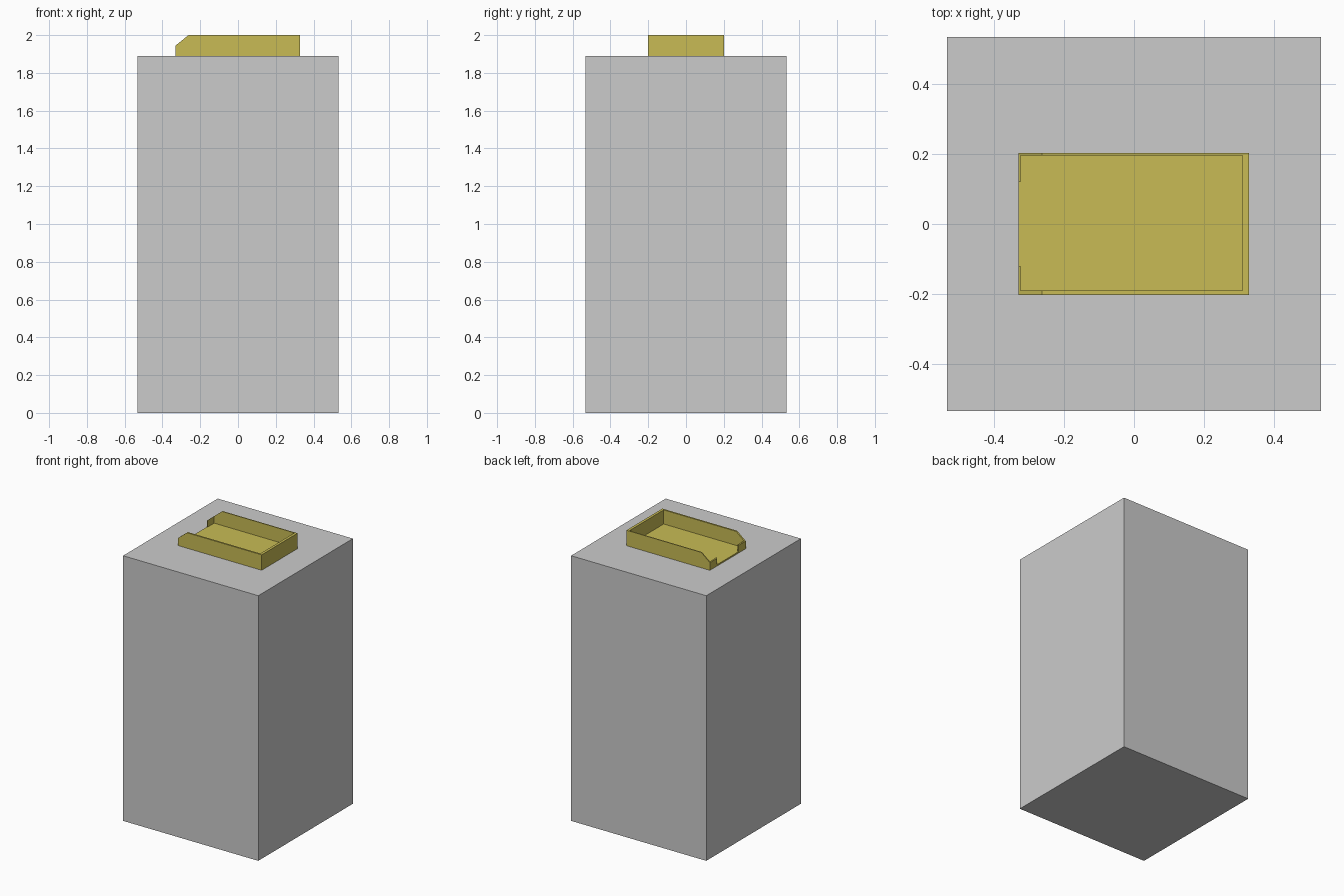
import bpy, bmesh

if "Cube" in bpy.data.objects:
    bpy.data.objects.remove(bpy.data.objects["Cube"])

yellow = bpy.data.materials.new("yellow")
yellow.diffuse_color = (0.58, 0.50, 0.09, 1)
yellow.use_nodes = True
yellow.node_tree.nodes["Principled BSDF"].inputs["Base Color"].default_value = yellow.diffuse_color


def prism(name, profile, y0, y1):
    """Extrude an x-z profile from y0 to y1."""
    bm = bmesh.new()
    face = bm.faces.new([bm.verts.new((x, y0, z)) for x, z in profile])
    ext = bmesh.ops.extrude_face_region(bm, geom=[face])["geom"]
    bmesh.ops.translate(bm, vec=(0, y1 - y0, 0),
                        verts=[v for v in ext if isinstance(v, bmesh.types.BMVert)])
    bmesh.ops.recalc_face_normals(bm, faces=bm.faces[:])
    mesh = bpy.data.meshes.new(name)
    bm.to_mesh(mesh)
    bm.free()
    obj = bpy.data.objects.new(name, mesh)
    bpy.context.collection.objects.link(obj)
    return obj


def box(name, x0, x1, y0, y1, z0, z1):
    return prism(name, [(x0, z0), (x1, z0), (x1, z1), (x0, z1)], y0, y1)


# Pedestal block
box("pedestal", -0.533, 0.533, -0.533, 0.533, 0, 1.89)

# Tray body with sloped front corner
tray = prism("tray", [(-0.33, 1.89), (0.328, 1.89), (0.328, 2.0),
                      (-0.262, 2.0), (-0.33, 1.945)], -0.202, 0.202)
tray.data.materials.append(yellow)

# Hollow interior and the opening in the low end wall
cutters = [box("cavity_cutter", -0.324, 0.309, -0.19, 0.195, 1.9, 2.2),
           box("opening_cutter", -0.4, -0.3, -0.12, 0.12, 1.9, 2.2)]
for cutter in cutters:
    mod = tray.modifiers.new(cutter.name, "BOOLEAN")
    mod.operation = "DIFFERENCE"
    mod.solver = "EXACT"
    mod.object = cutter
    bpy.context.view_layer.objects.active = tray
    bpy.ops.object.modifier_apply(modifier=mod.name)
    bpy.data.objects.remove(cutter)
